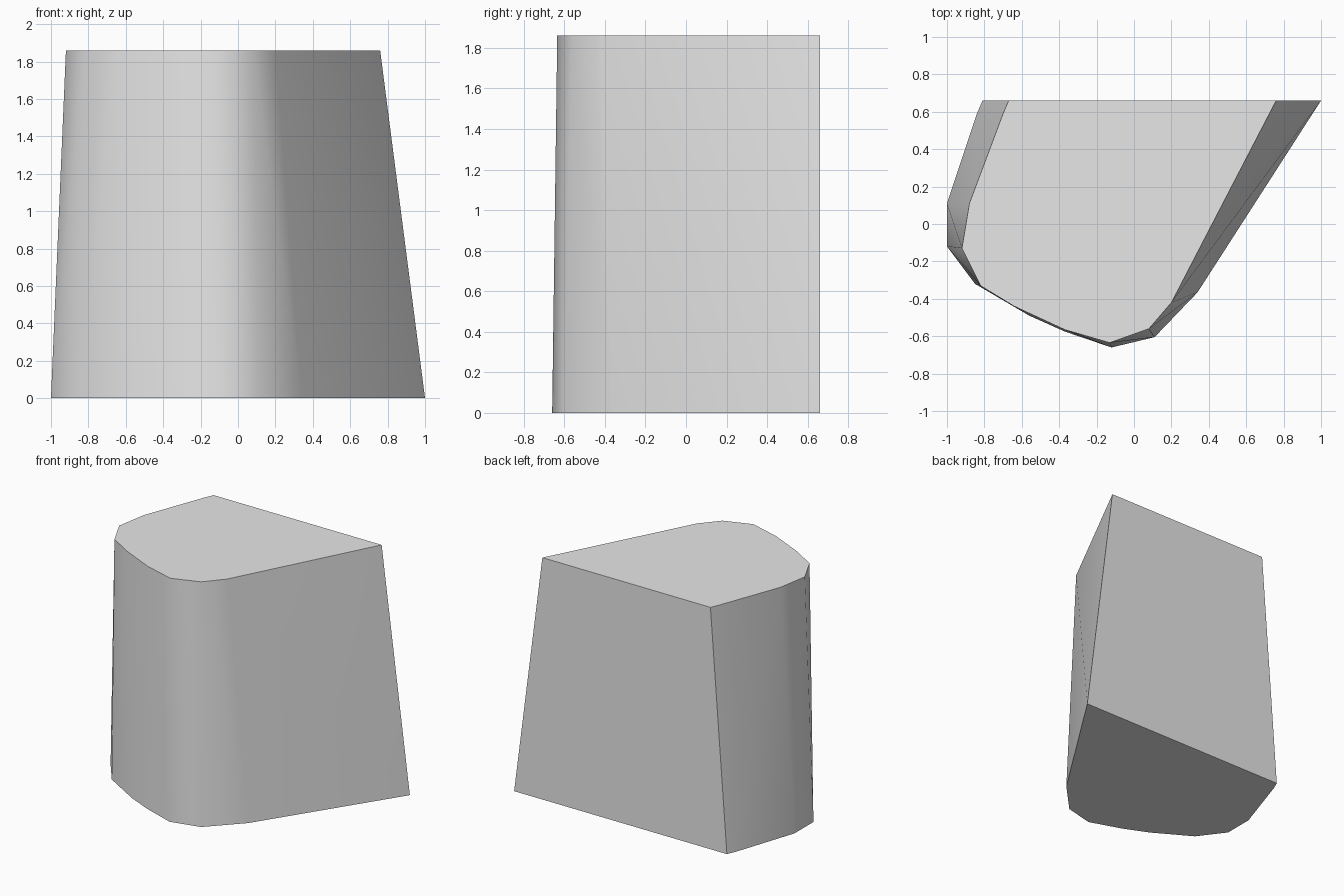
import bpy, bmesh, math

cube = bpy.data.objects.get("Cube")
if cube:
    bpy.data.objects.remove(cube, do_unlink=True)

HEIGHT = 1.86

# Matching outlines, from the back right corner round the front to the back left
base = [(-0.81, 0.66), (-0.84, 0.59), (-1.0, 0.11), (-1.0, -0.12),
        (-0.85, -0.32), (-0.56, -0.49), (-0.37, -0.575), (-0.12, -0.66),
        (0.11, -0.605), (0.34, -0.365), (1.0, 0.66)]
top = [(-0.67, 0.66), (-0.70, 0.59), (-0.88, 0.11), (-0.92, -0.13),
       (-0.82, -0.33), (-0.64, -0.44), (-0.37, -0.565), (-0.13, -0.635),
       (0.08, -0.56), (0.20, -0.42), (0.76, 0.66)]

bm = bmesh.new()
low = [bm.verts.new((x, y, 0)) for x, y in base]
high = [bm.verts.new((x, y, HEIGHT)) for x, y in top]

# Flat caps and back
bm.faces.new(high)
bm.faces.new(low[::-1])
bm.faces.new((low[-1], low[0], high[0], high[-1]))

# Twisted side panels, split along the diagonal that follows the taper
for i in range(len(low) - 1):
    a, b, c, d = low[i], low[i + 1], high[i + 1], high[i]
    if i < 5:
        panels = ((a, b, c), (a, c, d))
    else:
        panels = ((a, b, d), (b, c, d))
    for panel in panels:
        bm.faces.new(panel)
bmesh.ops.recalc_face_normals(bm, faces=bm.faces)

mesh = bpy.data.meshes.new("tapered_block")
bm.to_mesh(mesh)
bm.free()
block = bpy.data.objects.new("tapered_block", mesh)
bpy.context.collection.objects.link(block)

# Plain grey finish
grey = bpy.data.materials.new("light_grey")
grey.use_nodes = True
colour = (0.8, 0.8, 0.8, 1)
grey.diffuse_color = colour
grey.node_tree.nodes["Principled BSDF"].inputs["Base Color"].default_value = colour
mesh.materials.append(grey)

# Rounded front shades smoothly, corners stay sharp
bpy.ops.object.select_all(action="DESELECT")
block.select_set(True)
bpy.context.view_layer.objects.active = block
bpy.ops.object.shade_smooth_by_angle(angle=math.radians(35))
